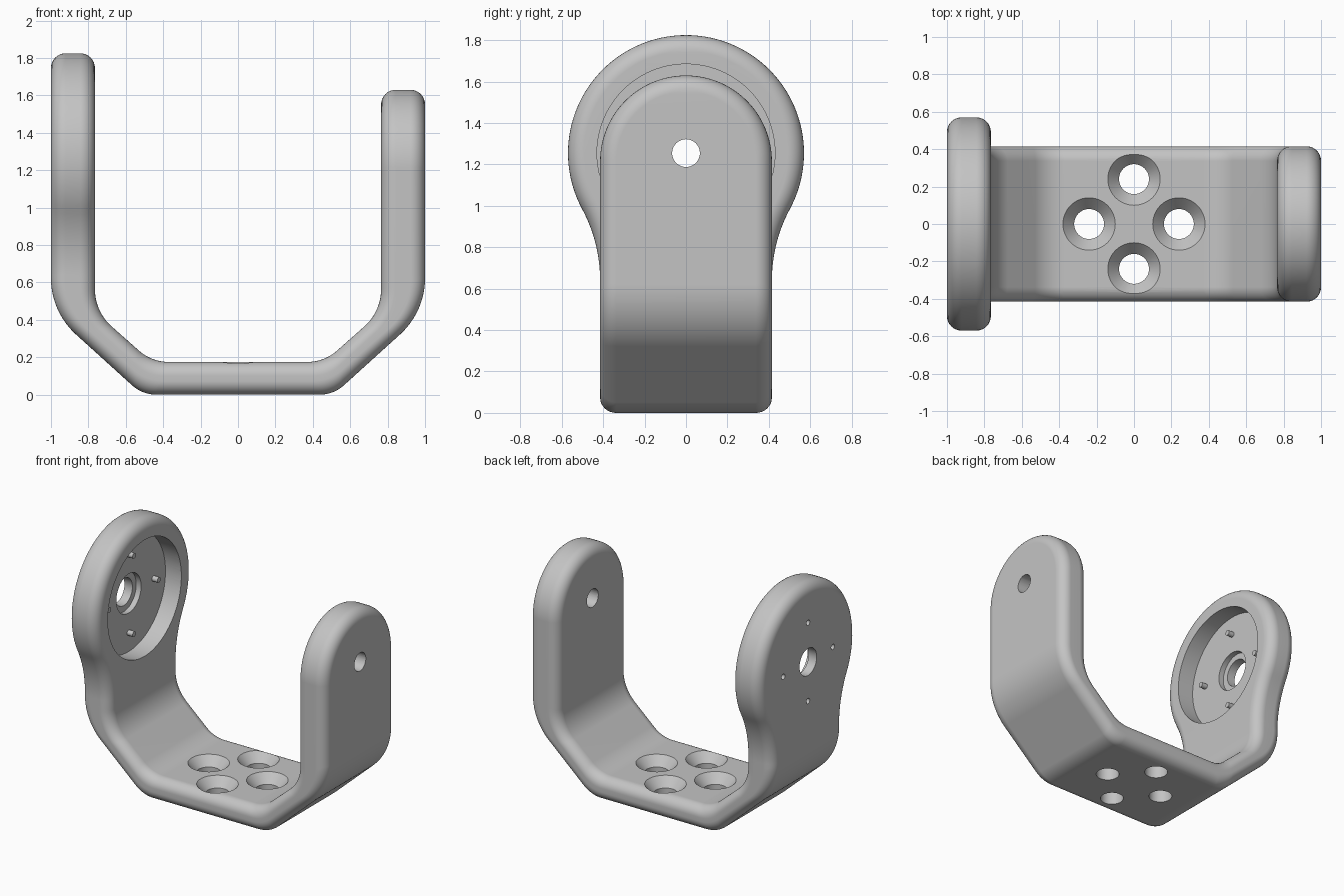
import bpy, bmesh
from math import sin, cos, tan, atan2, pi, hypot
from mathutils import Vector, Matrix

if "Cube" in bpy.data.objects:
    bpy.data.objects.remove(bpy.data.objects["Cube"], do_unlink=True)

gray = bpy.data.materials.new("satin gray")
gray.use_nodes = True
gray.diffuse_color = (0.55, 0.55, 0.55, 1)
gray.node_tree.nodes["Principled BSDF"].inputs["Base Color"].default_value = gray.diffuse_color

HALF = 0.415        # half depth of the strap
DISC = 0.57         # radius of the large round end
PIVOT = 1.255       # height of the pivot axis
SMALL_Z = 1.215     # arc centre of the small round end
INNER, OUTER = 0.765, 1.0
ROUND = 0.078       # edge rounding


def make_object(name, bm):
    bmesh.ops.recalc_face_normals(bm, faces=bm.faces)
    mesh = bpy.data.meshes.new(name)
    bm.to_mesh(mesh)
    bm.free()
    mesh.materials.append(gray)
    obj = bpy.data.objects.new(name, mesh)
    bpy.context.collection.objects.link(obj)
    return obj


def fillet(prev, corner, nxt, length, steps=12):
    """Circular arc tangent to both legs of a corner."""
    a = corner + (prev - corner).normalized() * length
    b = corner + (nxt - corner).normalized() * length
    w = cos((corner - prev).angle(nxt - corner) / 2)
    pts = []
    for i in range(steps + 1):
        t = i / steps
        k0, k1, k2 = (1 - t) ** 2, 2 * t * (1 - t) * w, t * t
        pts.append((a * k0 + corner * k1 + b * k2) / (k0 + k1 + k2))
    return pts


def bent_path(arm_x, knee_z, foot_x, foot_z, knee_len, foot_len):
    c = [Vector(p) for p in ((-arm_x, 2), (-arm_x, knee_z), (-foot_x, foot_z),
                             (foot_x, foot_z), (arm_x, knee_z), (arm_x, 2))]
    lengths = (knee_len, foot_len, foot_len, knee_len)
    return [p for i, n in enumerate(lengths) for p in fillet(c[i], c[i + 1], c[i + 2], n)]


# Stations along the strap: inner point, outer point, half depth, outline normal (y, z)
stations = []


def arm_station(side, y, z, ny, nz):
    stations.append((Vector((side * INNER, z)), Vector((side * OUTER, z)), y, ny, nz))


# Large round end with a concave neck below it
neck_z = 0.64
drop = PIVOT - neck_z
neck_r = (HALF ** 2 + drop ** 2 - DISC ** 2) / (2 * (DISC - HALF))
neck_y = HALF + neck_r
touch = atan2(neck_y, -drop)
for i in range(49):
    a = touch * i / 48
    arm_station(-1, DISC * sin(a), PIVOT + DISC * cos(a), sin(a), cos(a))
for i in range(1, 17):
    b = (touch - pi / 2) * (1 - i / 16)
    arm_station(-1, neck_y - neck_r * cos(b), neck_z + neck_r * sin(b), cos(b), -sin(b))

# Bent strap
for p, q in zip(bent_path(INNER, 0.444, 0.461, 0.175, 0.12, 0.09),
                bent_path(OUTER, 0.443, 0.511, 0, 0.18, 0.075)):
    stations.append((p, q, HALF, 1, 0))

# Small round end
for i in range(33):
    a = pi / 2 * (1 - i / 32)
    arm_station(1, HALF * sin(a), SMALL_Z + HALF * cos(a), sin(a), cos(a))

# Rounded rim profile: inset from the outline, depth from a face, measured from outer face?
SEG = 8
quarter = [(ROUND * (1 - sin(pi / 2 * k / SEG)), ROUND * (1 - cos(pi / 2 * k / SEG)))
           for k in range(SEG + 1)]
rim = [(d, h, False) for d, h in quarter] + [(d, h, True) for d, h in reversed(quarter)]

bm = bmesh.new()
rows = {}
for side in (-1, 1):
    rows[side] = []
    for inner, outer, y, ny, nz in stations:
        through = (outer - inner).normalized()
        row = []
        for d, h, from_outer in rim:
            p = outer - through * h if from_outer else inner + through * h
            row.append(bm.verts.new((p.x, side * (y - ny * d), p.y - nz * d)))
        rows[side].append(row)
for i in range(len(stations) - 1):
    for side in (-1, 1):
        r0, r1 = rows[side][i], rows[side][i + 1]
        for k in range(len(rim) - 1):
            bm.faces.new((r0[k], r0[k + 1], r1[k + 1], r1[k]))
    for k in (0, -1):
        bm.faces.new((rows[-1][i][k], rows[1][i][k], rows[1][i + 1][k], rows[-1][i + 1][k]))
bmesh.ops.remove_doubles(bm, verts=bm.verts, dist=1e-5)
bracket = make_object("bracket", bm)

# Turned cutters for the recess and holes
cut = bmesh.new()


def turned(profile, matrix, n=48):
    rings = []
    for r, h in profile:
        rings.append([cut.verts.new(matrix @ Vector((r * cos(2 * pi * i / n),
                                                     r * sin(2 * pi * i / n), h)))
                      for i in range(n)])
    for lo, hi in zip(rings, rings[1:]):
        for i in range(n):
            j = (i + 1) % n
            cut.faces.new((lo[i], lo[j], hi[j], hi[i]))
    cut.faces.new(rings[0])
    cut.faces.new(rings[-1])


def along_x(y, z):
    return Matrix.Translation((0, y, z)) @ Matrix.Rotation(pi / 2, 4, "Y")


# Stepped bearing recess in the large end, pivot hole in the small end
turned([(0.1, -1.1), (0.1, -0.935), (0.145, -0.935), (0.145, -0.895),
        (0.43, -0.895), (0.43, -0.7)], along_x(0, PIVOT), 96)
turned([(0.067, 0.7), (0.067, 1.1)], along_x(0, PIVOT))
for i in range(4):
    c, s = round(cos(i * pi / 2)), round(sin(i * pi / 2))
    # Small screw holes around the bearing
    turned([(0.02, -1.1), (0.02, -0.85)], along_x(0.29 * c, PIVOT + 0.29 * s), 20)
    # Countersunk mounting holes in the base
    turned([(0.08, -0.1), (0.08, 0.108), (0.14, 0.175), (0.14, 0.25)],
           Matrix.Translation((0.24 * c, 0.24 * s, 0)))
cutter = make_object("hole_cutter", cut)
cutter.hide_render = True

# Cut, then shade smooth with crisp hole edges
mod = bracket.modifiers.new("holes", "BOOLEAN")
mod.operation = "DIFFERENCE"
mod.solver = "EXACT"
mod.object = cutter
bpy.ops.object.select_all(action="DESELECT")
bracket.select_set(True)
bpy.context.view_layer.objects.active = bracket
bpy.ops.object.modifier_apply(modifier=mod.name)
bpy.data.objects.remove(cutter, do_unlink=True)
bpy.ops.object.shade_smooth_by_angle(angle=pi / 6)
weighted = bracket.modifiers.new("clean shading", "WEIGHTED_NORMAL")
weighted.keep_sharp = True
